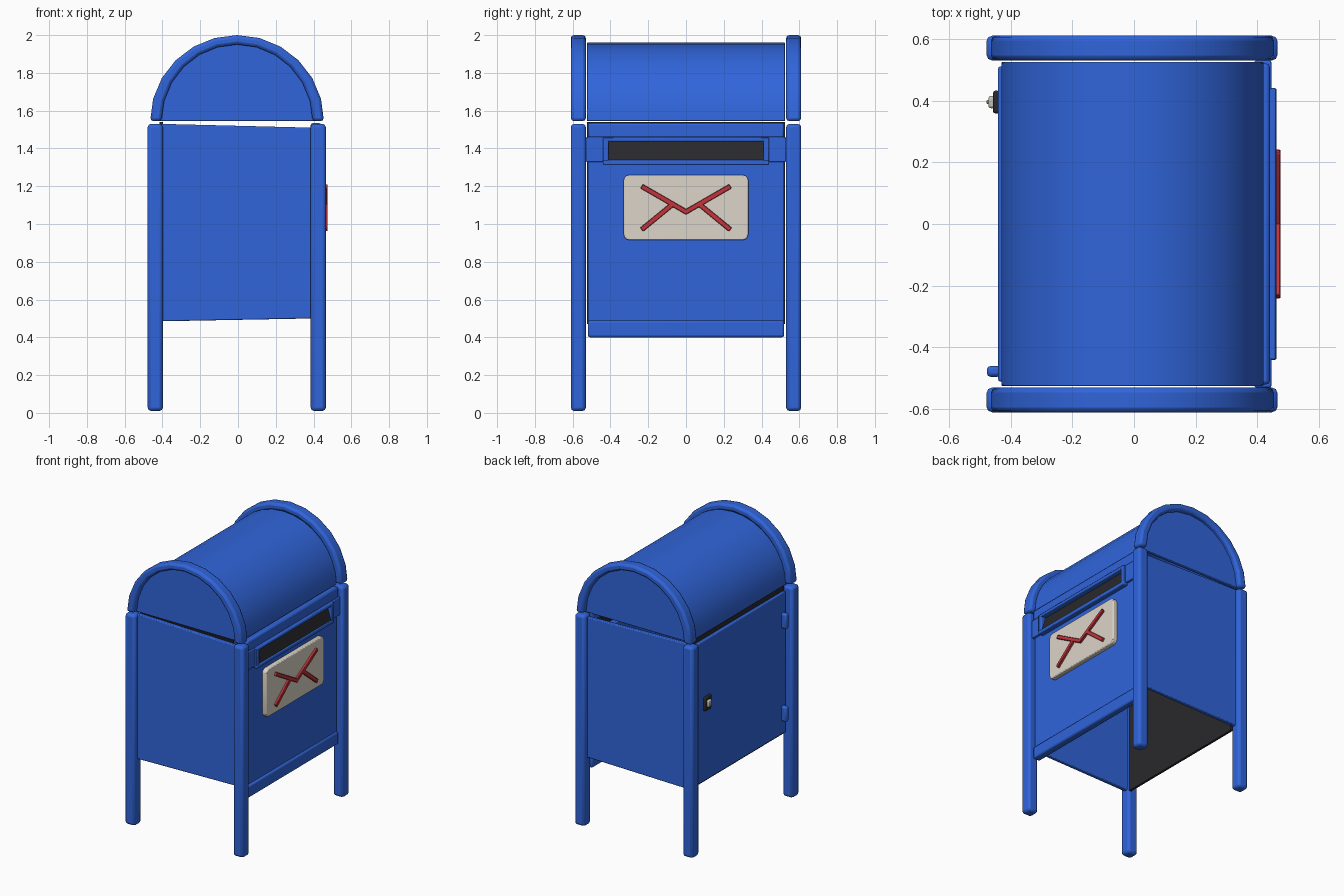
import bpy, bmesh, math
from mathutils import Vector

old = bpy.data.objects.get("Cube")
if old:
    bpy.data.objects.remove(old, do_unlink=True)


def material(name, rgb, rough=0.5):
    m = bpy.data.materials.new(name)
    m.use_nodes = True
    m.diffuse_color = (*rgb, 1)
    node = m.node_tree.nodes["Principled BSDF"]
    node.inputs["Base Color"].default_value = (*rgb, 1)
    node.inputs["Roughness"].default_value = rough
    return m


BLUE = material("painted blue", (0.03, 0.13, 0.70))
DARK = material("dark interior", (0.022, 0.022, 0.026))
CREAM = material("cream label", (0.72, 0.66, 0.58))
RED = material("envelope red", (0.55, 0.035, 0.045))
METAL = material("lock metal", (0.55, 0.55, 0.50))


def finish(bm, name, mat, bevel=0.0, segments=2, angle=40):
    bmesh.ops.recalc_face_normals(bm, faces=bm.faces)
    me = bpy.data.meshes.new(name)
    bm.to_mesh(me)
    bm.free()
    me.materials.append(mat)
    ob = bpy.data.objects.new(name, me)
    bpy.context.collection.objects.link(ob)
    if bevel:
        mod = ob.modifiers.new("Bevel", "BEVEL")
        mod.width, mod.segments = bevel, segments
        mod.limit_method = "ANGLE"
        mod.angle_limit = math.radians(50)
    bpy.ops.object.select_all(action="DESELECT")
    ob.select_set(True)
    bpy.context.view_layer.objects.active = ob
    bpy.ops.object.shade_smooth_by_angle(angle=math.radians(angle))
    return ob


def box(name, x, y, z, mat=BLUE, bevel=0.006, segments=2):
    """Box from three (low, high) ranges."""
    bm = bmesh.new()
    bmesh.ops.create_cube(bm, size=1)
    for v in bm.verts:
        v.co = [(lo + hi) / 2 + c * (hi - lo) for c, (lo, hi) in zip(v.co, (x, y, z))]
    return finish(bm, name, mat, bevel, segments)


def prism(name, points, axis, lo, hi, mat=BLUE, bevel=0.006, segments=2):
    """Extrude a flat outline along y (outline x, z) or along x (outline y, z)."""
    bm = bmesh.new()
    place = (lambda p, d: (p[0], d, p[1])) if axis == "y" else (lambda p, d: (d, p[0], p[1]))
    face = bm.faces.new([bm.verts.new(place(p, lo)) for p in points])
    new = bmesh.ops.extrude_face_region(bm, geom=[face])["geom"]
    shift = Vector(place((0, 0), hi - lo))
    bmesh.ops.translate(bm, verts=[g for g in new if isinstance(g, bmesh.types.BMVert)], vec=shift)
    return finish(bm, name, mat, bevel, segments)


def arc(rx, rz, n=12, cx=-0.005, base=1.545):
    return [(cx - rx * math.cos(math.pi * i / n), base + rz * math.sin(math.pi * i / n))
            for i in range(n + 1)]


# Ends: legs, lower panel, rounded upper panel and arched trim, front and back
for end, s in (("front", -1), ("back", 1)):
    def span(a, b):
        return tuple(sorted((s * a, s * b)))
    for side, cx in (("right", -0.438), ("left", 0.425)):
        box(f"{end}_{side}_leg", (cx - 0.04, cx + 0.04), span(0.53, 0.61), (0.01, 1.53),
            bevel=0.018)
    prism(f"{end}_panel", [(-0.405, 0.485), (0.39, 0.5), (0.39, 1.51), (-0.405, 1.53)],
          "y", *span(0.545, 0.575))
    prism(f"{end}_gable", arc(0.425, 0.42), "y", *span(0.545, 0.575))
    prism(f"{end}_arch", arc(0.46, 0.455) + arc(0.4, 0.405)[::-1], "y", *span(0.53, 0.61),
          bevel=0.016)

# Barrel roof as an open shell
prism("barrel_roof", arc(0.425, 0.415, 16) + arc(0.405, 0.395, 16)[::-1], "y", -0.525, 0.525,
      bevel=0.004)

# Mail side: panel, rails and letter slot
box("mail_side_panel", (0.4, 0.425), (-0.52, 0.52), (0.48, 1.335))
box("bottom_rail", (0.385, 0.44), (-0.52, 0.52), (0.4, 0.49), bevel=0.012)
box("top_rail", (0.385, 0.44), (-0.52, 0.52), (1.455, 1.535), bevel=0.012)
box("slot_upper_lip", (0.4, 0.46), (-0.44, 0.44), (1.437, 1.46))
box("slot_lower_lip", (0.4, 0.462), (-0.44, 0.44), (1.312, 1.338))
for name, s in (("front", -1), ("back", 1)):
    box(f"slot_{name}_cheek", (0.4, 0.46), sorted((s * 0.41, s * 0.44)), (1.315, 1.458))
    box(f"slot_{name}_tab", (0.39, 0.445), sorted((s * 0.43, s * 0.53)), (1.328, 1.46))
flap = box("slot_flap", (-0.006, 0.006), (-0.42, 0.42), (-0.066, 0.066), DARK, 0)
flap.location = (0.432, 0, 1.388)
flap.rotation_euler.y = math.radians(-17)

# Label with rounded corners
corner = 0.03
outline = []
for k, (cy, cz) in enumerate(((0.3, 1.23), (-0.3, 1.23), (-0.3, 0.945), (0.3, 0.945))):
    for i in range(4):
        a = math.pi / 2 * (k + i / 3)
        outline.append((cy + corner * math.cos(a), cz + corner * math.sin(a)))
prism("label", outline, "x", 0.42, 0.458, CREAM, 0.006)

# Envelope strokes
for name, s in (("front", -1), ("back", 1)):
    for part, a, b in (("flap", (0.235, 1.2), (-0.008, 1.06)), ("fold", (0.235, 0.97), (0.07, 1.105))):
        dy, dz = s * (b[0] - a[0]), b[1] - a[1]
        half = math.hypot(dy, dz) / 2
        bar = box(f"envelope_{name}_{part}", (-0.01, 0.01), (-half, half), (-0.013, 0.013), RED, 0.003, 1)
        bar.location = (0.464, s * (a[0] + b[0]) / 2, (a[1] + b[1]) / 2)
        bar.rotation_euler.x = math.atan2(dz, dy)

# Door side: door, dark lining, hinges and lock
box("door", (-0.44, -0.415), (-0.51, 0.51), (0.49, 1.505))
box("door_lining", (-0.415, -0.398), (-0.525, 0.525), (0.47, 1.54), DARK, 0)
for name, z in (("upper", 1.31), ("lower", 0.64)):
    box(f"{name}_hinge", (-0.477, -0.43), (-0.495, -0.46), (z - 0.055, z + 0.055), bevel=0.012)
box("lock_plate", (-0.457, -0.435), (0.358, 0.432), (1.0, 1.1), DARK, 0.008)
box("lock_knob", (-0.472, -0.45), (0.375, 0.415), (1.025, 1.075), METAL, 0.008)
box("lock_key_bar", (-0.478, -0.468), (0.388, 0.402), (1.035, 1.065), METAL, 0.003, 1)
